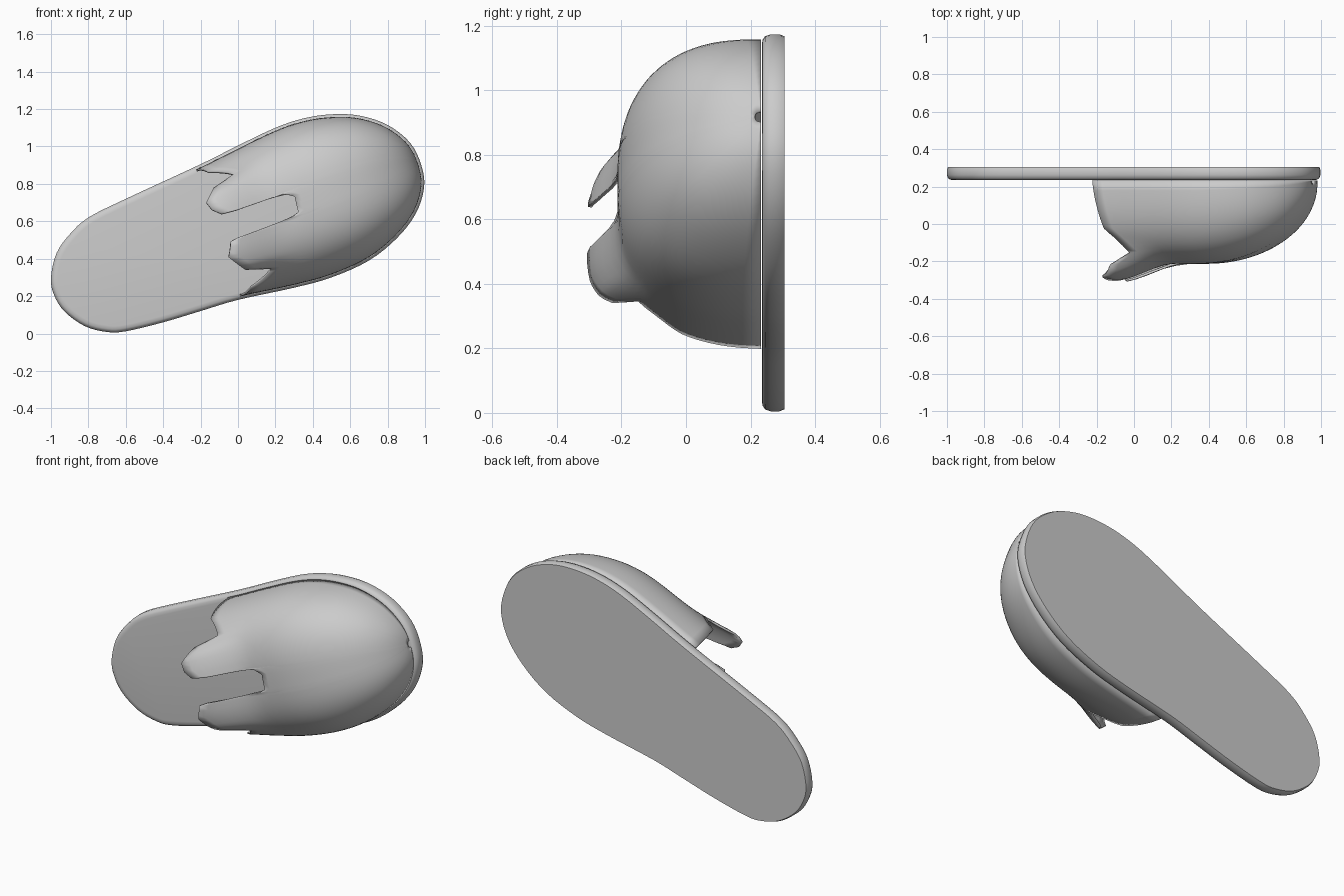
import bpy, bmesh, math
from mathutils import Vector

if "Cube" in bpy.data.objects:
    bpy.data.objects.remove(bpy.data.objects["Cube"])

# Foot outline in the front (x, z) plane, clockwise from the heel
OUTLINE = [(-1, .3), (-.97, .43), (-.9, .53), (-.8, .62), (-.6, .72), (-.2, .905), (0, 1.005),
           (.2, 1.1), (.35, 1.15), (.5, 1.172), (.65, 1.165), (.8, 1.115), (.92, 1.02), (.98, .9),
           (.995, .78), (.95, .64), (.85, .51), (.7, .39), (.5, .3), (.3, .245), (0, .18),
           (-.2, .12), (-.4, .06), (-.6, .012), (-.7, .008), (-.82, .04), (-.93, .12), (-.985, .21)]
COS, SIN = math.cos(math.radians(20)), math.sin(math.radians(20))
POWER = 2.6


def smooth_loop(pts, steps=4):
    """Closed Catmull-Rom curve through the points."""
    pts = [Vector(p) for p in pts]
    out, n = [], len(pts)
    for i in range(n):
        a, b, c, d = (pts[(i + k) % n] for k in (-1, 0, 1, 2))
        for s in range(steps):
            t = s / steps
            out.append(.5 * (2 * b + (c - a) * t + (2 * a - 5 * b + 4 * c - d) * t * t
                             + (3 * b - a - 3 * c + d) * t ** 3))
    return out


def inset(loop, dist):
    """Move a clockwise loop inwards along its normals."""
    out = []
    for i, p in enumerate(loop):
        t = (loop[(i + 1) % len(loop)] - loop[i - 1]).normalized()
        out.append(p + Vector((t.y, -t.x)) * dist)
    return out


def finish(bm, name, angle):
    bmesh.ops.recalc_face_normals(bm, faces=bm.faces)
    mesh = bpy.data.meshes.new(name)
    bm.to_mesh(mesh)
    bm.free()
    ob = bpy.data.objects.new(name, mesh)
    bpy.context.collection.objects.link(ob)
    bpy.ops.object.select_all(action='DESELECT')
    ob.select_set(True)
    bpy.context.view_layer.objects.active = ob
    bpy.ops.object.shade_smooth_by_angle(angle=math.radians(angle))
    return ob


# Sole: stacked outline rings with a rounded inner rim
loop = smooth_loop(OUTLINE)
bm = bmesh.new()
rings = []
for d, y in ((.006, .305), (0, .29), (0, .262), (.006, .245), (.018, .237), (.035, .235)):
    rings.append([bm.verts.new((p.x, y, p.y)) for p in inset(loop, d)])
for r0, r1 in zip(rings, rings[1:]):
    for i in range(len(loop)):
        j = (i + 1) % len(loop)
        bm.faces.new((r0[i], r0[j], r1[j], r1[i]))
bm.faces.new(rings[0])
bm.faces.new(rings[-1])
finish(bm, "sole", 50)

# Upper: arched sections along the tilted foot axis (p along, q across)
base = [(v.x * COS + v.y * SIN, -v.x * SIN + v.y * COS) for v in inset(loop, .015)]
TIP, TIP_Q = max(base)


def section(p):
    """Centre and half width of the foot at station p."""
    hits = []
    for a, b in zip(base, base[1:] + base[:1]):
        if (a[0] <= p) != (b[0] <= p):
            hits.append(a[1] + (b[1] - a[1]) * (p - a[0]) / (b[0] - a[0]))
    if len(hits) < 2:
        return TIP_Q, 0
    return (max(hits) + min(hits)) / 2, (max(hits) - min(hits)) / 2


def ease(t):
    t = min(1, max(0, t))
    return t * t * (3 - 2 * t)


def surface(p, theta):
    c, w = section(p)
    k = math.cos(theta)
    f = math.copysign(abs(k) ** (2 / POWER), k)
    h = max(0, math.sin(theta)) ** (2 / POWER)
    rise = .445 * math.sqrt(max(0, 1 - max(0, (p - .6) / (TIP - .6)) ** 2))
    lift = .1 * ease((.47 - p) / .38) * ease((.85 - abs(f)) / .3)
    q = c + w * f
    return Vector((p * COS - q * SIN, .232 - h * rise - lift, p * SIN + q * COS))


# Opening edge (p, q): side wall, long tab, slot, short tab, side wall
EDGE = [(.145, .87), (.24, .83), (.27, .81), (.145, .777), (.08, .716), (.095, .67), (.137, .63),
        (.215, .622), (.333, .62), (.485, .618), (.535, .585), (.525, .5), (.487, .487), (.38, .484),
        (.178, .482), (.133, .475), (.093, .4), (.154, .306), (.29, .262), (.24, .235), (.15, .205)]
cols = [(.09, 0)]
for p, q in EDGE:
    c, w = section(p)
    f = max(-1, min(1, (q - c) / w))
    cols.append((p, math.acos(math.copysign(abs(f) ** (POWER / 2), f))))
cols.append((.08, math.pi))
fine = []
for (p0, t0), (p1, t1) in zip(cols, cols[1:]):
    n = max(2, math.ceil(abs(t1 - t0) / .07))
    fine += [(p0 + (p1 - p0) * i / n, t0 + (t1 - t0) * i / n) for i in range(n)]
fine.append(cols[-1])

bm = bmesh.new()
ROWS = 32
grid = []
for p0, t in fine:
    end = TIP - .0005
    grid.append([bm.verts.new(surface(p0 + (end - p0) * math.sin(math.pi / 2 * i / ROWS), t))
                 for i in range(ROWS + 1)])
for a, b in zip(grid, grid[1:]):
    for i in range(ROWS):
        bm.faces.new((a[i], a[i + 1], b[i + 1], b[i]))
bmesh.ops.remove_doubles(bm, verts=bm.verts, dist=.0005)
upper = finish(bm, "upper", 60)
shell = upper.modifiers.new("thickness", 'SOLIDIFY')
shell.thickness = .012
shell.offset = -1
